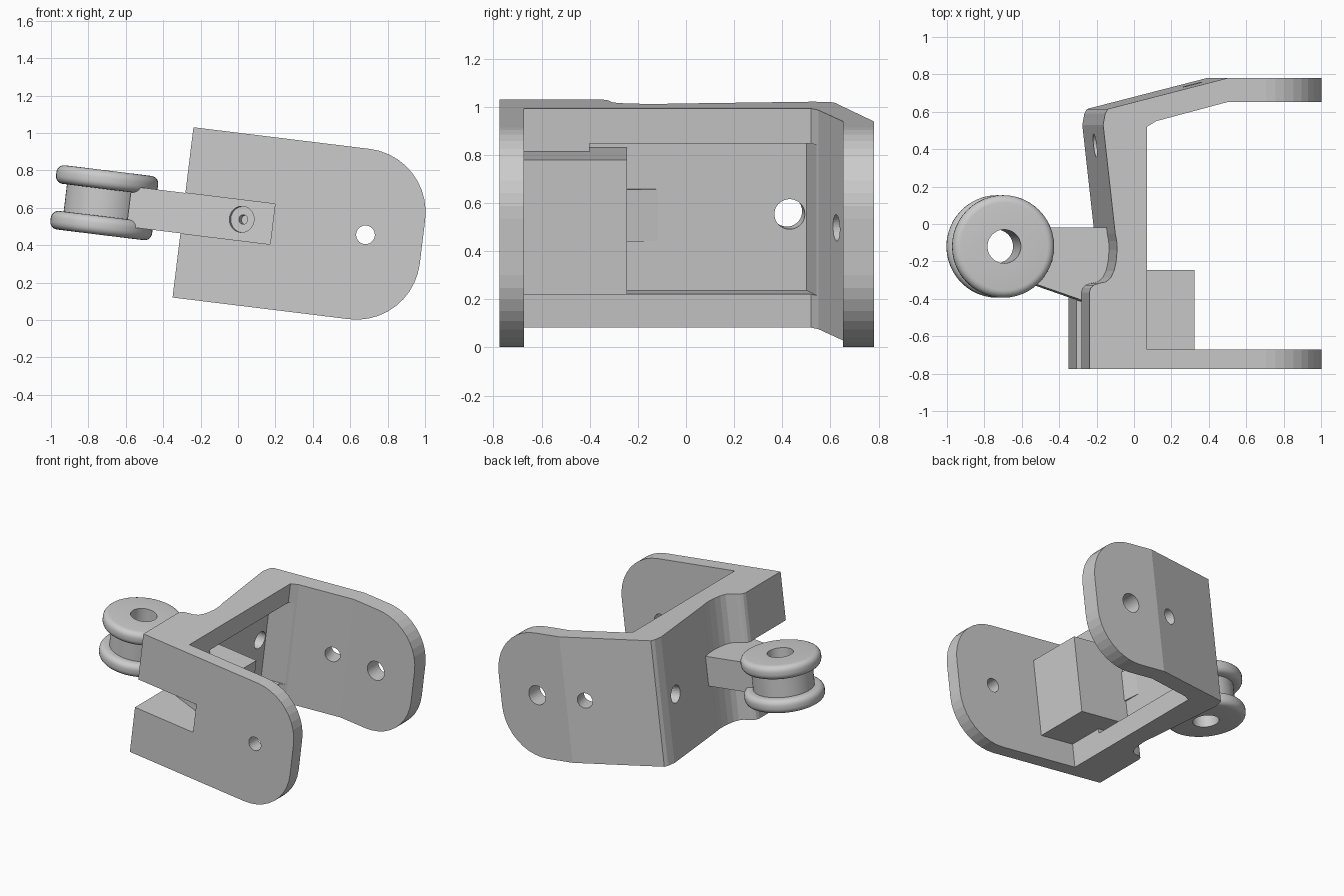
import bpy, bmesh
from math import radians, sin, cos, pi
from mathutils import Matrix, Vector

if "Cube" in bpy.data.objects:
    bpy.data.objects.remove(bpy.data.objects["Cube"])

# Everything is built upright (x along, y across, z up) and tilted 7 degrees at the end
TILT = Matrix.Translation((-0.35, 0, 0.12)) @ Matrix.Rotation(radians(7), 4, 'Y')
H = 0.917
MID = H / 2


def make(name, bm):
    bmesh.ops.recalc_face_normals(bm, faces=bm.faces)
    me = bpy.data.meshes.new(name)
    bm.to_mesh(me)
    bm.free()
    ob = bpy.data.objects.new(name, me)
    bpy.context.collection.objects.link(ob)
    return ob


def prism(name, pts, lo, hi, axis='Z'):
    """Extrude a 2D outline along z (points x, y) or along y (points x, z)."""
    bm = bmesh.new()
    at = (lambda p, h: (p[0], p[1], h)) if axis == 'Z' else (lambda p, h: (p[0], h, p[1]))
    face = bm.faces.new([bm.verts.new(at(p, lo)) for p in pts])
    ext = bmesh.ops.extrude_face_region(bm, geom=[face])
    d = Vector(at((0, 0), hi - lo))
    bmesh.ops.translate(bm, vec=d, verts=[v for v in ext['geom'] if isinstance(v, bmesh.types.BMVert)])
    return make(name, bm)


def rod(center, direction, r, length):
    bm = bmesh.new()
    rot = Vector((0, 0, 1)).rotation_difference(Vector(direction)).to_matrix().to_4x4()
    bmesh.ops.create_cone(bm, cap_ends=True, segments=32, radius1=r, radius2=r, depth=length,
                          matrix=Matrix.Translation(center) @ rot)
    return make("hole_cutter", bm)


def boolean(ob, other, op):
    m = ob.modifiers.new("bool", 'BOOLEAN')
    m.operation, m.object, m.solver = op, other, 'EXACT'
    bpy.context.view_layer.objects.active = ob
    bpy.ops.object.modifier_apply(modifier=m.name)
    bpy.data.objects.remove(other, do_unlink=True)


def arc(cx, cy, r, a0, a1, n=10):
    return [(cx + r * cos(radians(a0 + (a1 - a0) * i / n)),
             cy + r * sin(radians(a0 + (a1 - a0) * i / n))) for i in range(n + 1)]


# Bracket: U-shaped plan outline with a wavy outer wall
END = 1.29
plan = [(0, -0.775), (END, -0.775), (END, -0.672), (0.31, -0.672), (0.31, 0.52), (0.36, 0.55),
        (0.744, 0.652), (END, 0.652), (END, 0.78), (0.744, 0.78), (0.099, 0.615), (0.085, 0.59),
        (0.074, 0.53), (0.139, -0.05), (0.147, -0.09), (0.149, -0.14), (0.144, -0.2), (0.133, -0.25),
        (0.115, -0.287), (0.09, -0.308), (0.048, -0.318), (0.022, -0.327), (0.007, -0.342), (0, -0.365)]
bracket = prism("bracket", plan, 0, H)

# Rounded free ends of both side plates
R = 0.34
side = [(-0.1, 0)] + arc(END - R, R, R, -90, 0) + arc(END - R, H - R, R, 0, 90) + [(-0.1, H)]
boolean(bracket, prism("end_rounder", side, -1, 1, 'Y'), 'INTERSECT')

# Shallow pocket inside the wall, then the block in the corner
pocket = [(0.175, -0.4), (0.175, 0.5), (0.36, 0.545), (0.5, 0.3), (0.5, -0.4)]
boolean(bracket, prism("pocket_cutter", pocket, 0.14, 0.77), 'DIFFERENCE')
block = [(0.16, -0.7), (0.588, -0.7), (0.588, -0.245), (0.16, -0.245)]
boolean(bracket, prism("block", block, 0.173, 0.737), 'UNION')

# Slot through the front plate with a slanted back, filled behind by the arm
slot = [(-0.4, -1), (0.483, -1), (0.483, -0.573), (-0.4, -0.268)]
boolean(bracket, prism("slot_cutter", slot, 0.346, 0.563), 'DIFFERENCE')
arm_plan = [(-0.29, -0.306), (0.47, -0.569), (0.47, -0.26), (0.19, -0.26), (0.165, -0.02), (-0.29, -0.02)]
arm = prism("roller_arm", arm_plan, 0.346, 0.563)

# Screw recess in the slanted slot face
n = Vector((0.326, 0.945, 0))
screw = Vector((0.316, -0.515, 0.46))
for part in (bracket, arm):
    boolean(part, rod(screw, n, 0.07, 0.05), 'DIFFERENCE')
    boolean(part, rod(screw, n, 0.025, 0.14), 'DIFFERENCE')

# Holes: front plate, back plate, slanted part, outer wall
for c, d, r, length in [((0.983, -0.72, MID), (0, 1, 0), 0.05, 0.4),
                        ((0.983, 0.72, MID), (0, 1, 0), 0.07, 0.4),
                        ((0.625, 0.69, MID), (-0.249, 0.969, 0), 0.055, 0.4),
                        ((0.12, 0.424, MID), (0.992, 0.118, 0), 0.063, 0.3)]:
    boolean(bracket, rod(c, d, r, length), 'DIFFERENCE')

# Grooved roller: lathe profile (radius, height) around its own axis
RO, RH, RB, E = 0.274, 0.21, 0.09, 0.04
half = ([(RB, 0.173)] + arc(RO - E, 0.173 - E, E, 90, 0, 5)
        + arc(RO - E, 0.073 + E, E, 0, -90, 5) + [(RH, 0.073)])
profile = half + [(r, -z) for r, z in reversed(half)]
bm = bmesh.new()
STEPS = 48
rings = [[bm.verts.new((-0.424 + r * cos(2 * pi * i / STEPS), -0.12 + r * sin(2 * pi * i / STEPS), MID + z))
          for r, z in profile] for i in range(STEPS)]
for i in range(STEPS):
    a, b = rings[i], rings[(i + 1) % STEPS]
    for j in range(len(profile)):
        k = (j + 1) % len(profile)
        bm.faces.new((a[j], b[j], b[k], a[k]))
roller = make("roller", bm)

# Tilt all parts and smooth the roller
for ob in (bracket, arm, roller):
    ob.data.transform(TILT)
bpy.ops.object.select_all(action='DESELECT')
roller.select_set(True)
bpy.context.view_layer.objects.active = roller
bpy.ops.object.shade_smooth_by_angle(angle=radians(35))
